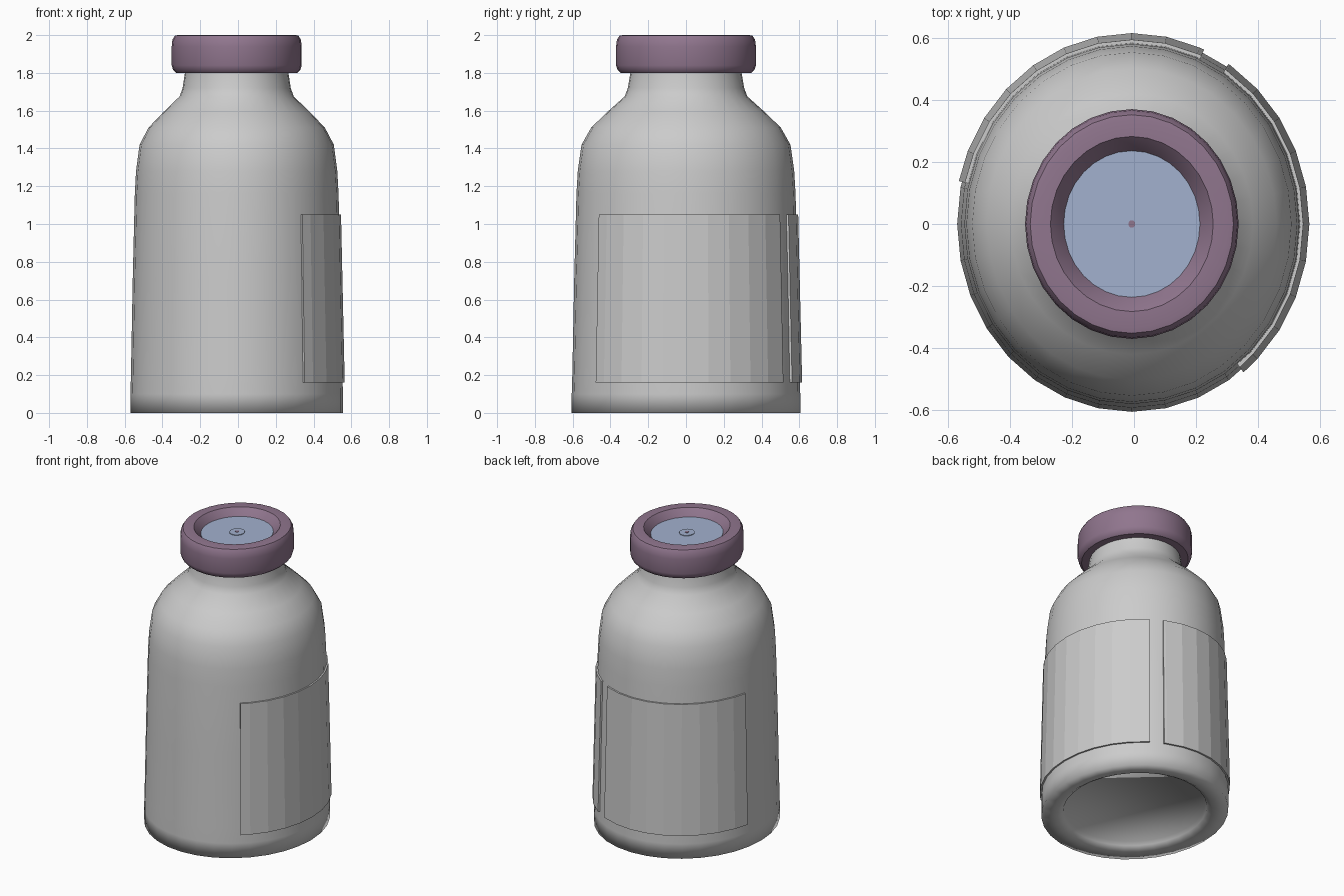
import bpy, bmesh, math

cube = bpy.data.objects.get("Cube")
if cube:
    bpy.data.objects.remove(cube, do_unlink=True)

SEGMENTS = 32
SQUASH = 0.93      # the bottle is narrower in x than in y
CENTRE_X = -0.007


def material(name, colour):
    mat = bpy.data.materials.new(name)
    mat.use_nodes = True
    rgba = (*colour, 1)
    mat.diffuse_color = rgba
    mat.node_tree.nodes["Principled BSDF"].inputs["Base Color"].default_value = rgba
    return mat


grey = material("pale grey", (0.60, 0.60, 0.60))
plum = material("dusty plum", (0.28, 0.18, 0.27))
blue = material("powder blue", (0.36, 0.44, 0.62))


def finish(name, bm, mat, smooth_angle=None):
    bmesh.ops.recalc_face_normals(bm, faces=bm.faces)
    mesh = bpy.data.meshes.new(name)
    bm.to_mesh(mesh)
    bm.free()
    mesh.materials.append(mat)
    obj = bpy.data.objects.new(name, mesh)
    bpy.context.collection.objects.link(obj)
    if smooth_angle is not None:
        bpy.ops.object.select_all(action='DESELECT')
        obj.select_set(True)
        bpy.context.view_layer.objects.active = obj
        bpy.ops.object.shade_smooth_by_angle(angle=math.radians(smooth_angle))
    return obj


def point(radius, angle, z):
    return (CENTRE_X + SQUASH * radius * math.cos(angle), radius * math.sin(angle), z)


def lathe(name, profile, mat, smooth_angle, close_start=False, close_end=False, segments=SEGMENTS):
    """Revolve (radius, height) pairs into an oval solid."""
    bm = bmesh.new()
    rings = [[bm.verts.new(point(r, math.tau * i / segments, z)) for i in range(segments)]
             for r, z in profile]
    for low, high in zip(rings, rings[1:]):
        for i in range(segments):
            j = (i + 1) % segments
            bm.faces.new((low[i], low[j], high[j], high[i]))
    if close_start:
        bm.faces.new(rings[0])
    if close_end:
        bm.faces.new(rings[-1])
    return finish(name, bm, mat, smooth_angle)


# Bottle: recessed base, foot ring, tapering wall, shoulder and neck
lathe("bottle_body", [
    (0.455, 0.045), (0.465, 0.02), (0.50, 0.0), (0.605, 0.0), (0.605, 0.10), (0.602, 0.20),
    (0.592, 0.70), (0.580, 1.16), (0.573, 1.28), (0.553, 1.42), (0.502, 1.51),
    (0.42, 1.59), (0.325, 1.675), (0.308, 1.72), (0.293, 1.81), (0.285, 1.90),
], grey, 100, close_start=True, close_end=True)

# Crimped cap ring with a sloping inner lip
lathe("cap_ring", [
    (0.28, 1.80), (0.345, 1.80), (0.362, 1.815), (0.370, 1.84), (0.370, 1.94),
    (0.366, 1.975), (0.352, 1.997), (0.335, 2.0), (0.282, 2.0), (0.235, 1.95), (0.225, 1.93),
], plum, 35)

# Stopper seen through the cap, with its raised target ring and needle mark
lathe("stopper", [(0.236, 1.92), (0.236, 1.955)], blue, 30, close_start=True, close_end=True)
lathe("stopper_target", [(0.05, 1.95), (0.05, 1.959)], blue, 30, close_end=True)
lathe("needle_mark", [(0.012, 1.955), (0.012, 1.962)], plum, 30, close_end=True, segments=12)


def label(name, start, end):
    """Thin faceted wrap that follows the taper of the bottle wall."""
    bm = bmesh.new()
    step = 360 / SEGMENTS
    inner_angles = [k * step for k in range(-SEGMENTS, SEGMENTS) if start < k * step < end]
    sections = []
    for degrees in [start, *inner_angles, end]:
        a = math.radians(degrees)
        sections.append([bm.verts.new(point(r, a, z)) for r, z in
                         ((0.590, 0.16), (0.615, 0.16), (0.594, 1.05), (0.570, 1.05))])
    for s, t in zip(sections, sections[1:]):
        for i in range(4):
            j = (i + 1) % 4
            bm.faces.new((s[i], t[i], t[j], s[j]))
    bm.faces.new(sections[0])
    bm.faces.new(sections[-1])
    finish(name, bm, grey)


label("side_label", -51, 57)
label("back_label", 66, 167)
